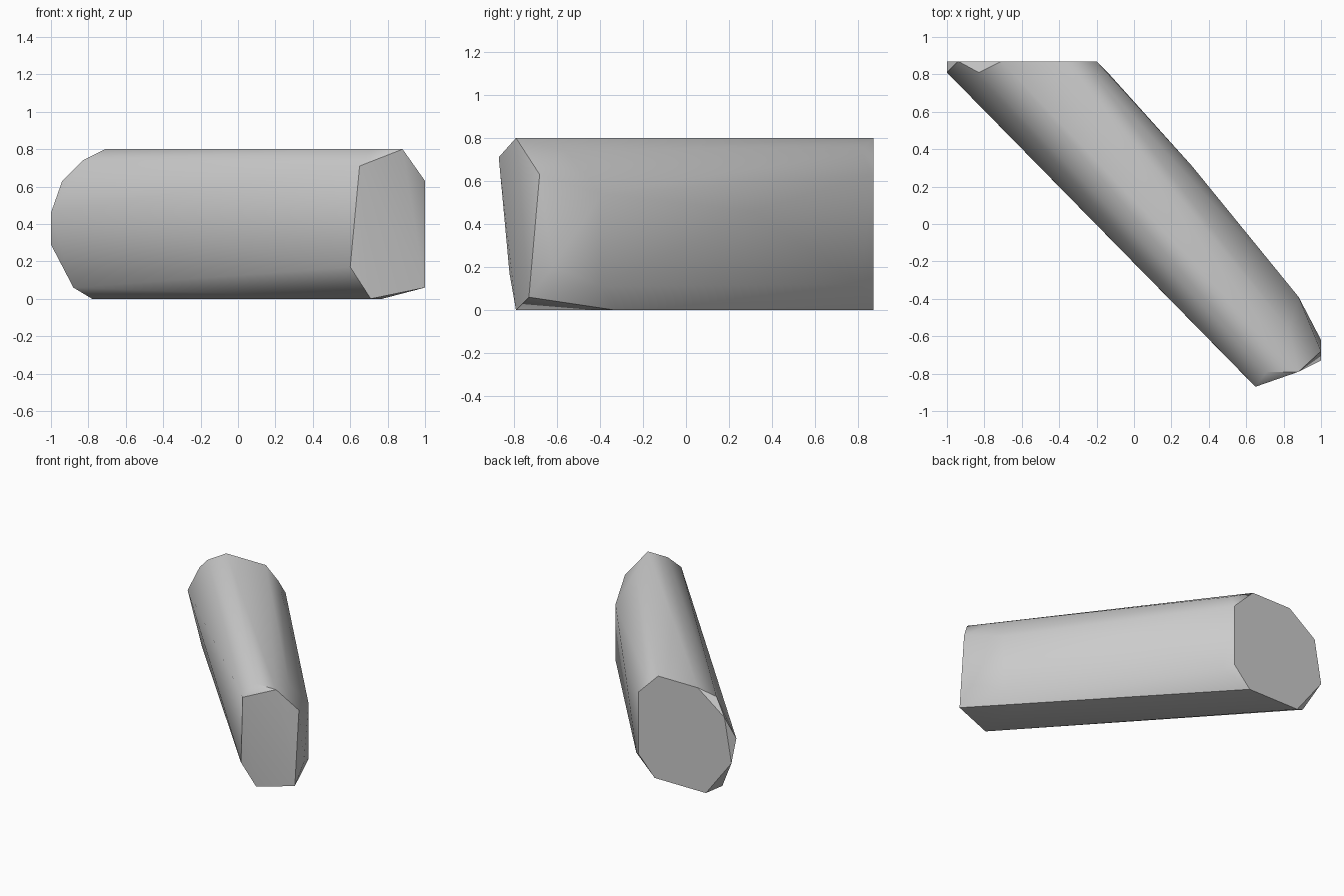
import bpy
import bmesh
import math

default_cube = bpy.data.objects.get("Cube")
if default_cube:
    bpy.data.objects.remove(default_cube, do_unlink=True)


def make_material(name, level):
    material = bpy.data.materials.new(name)
    material.use_nodes = True
    colour = (level, level, level, 1)
    material.diffuse_color = colour
    material.node_tree.nodes["Principled BSDF"].inputs["Base Color"].default_value = colour
    return material


def convex_block(name, corners, material):
    """Wrap a faceted solid around its corner points."""
    bm = bmesh.new()
    for corner in corners:
        bm.verts.new(corner)
    result = bmesh.ops.convex_hull(bm, input=bm.verts[:])
    unused = set(result["geom_interior"]) | set(result["geom_unused"])
    loose = [v for v in unused if isinstance(v, bmesh.types.BMVert) and v.is_valid]
    bmesh.ops.delete(bm, geom=loose, context="VERTS")
    # merge triangles that lie in one flat face
    bmesh.ops.dissolve_limit(bm, angle_limit=math.radians(1),
                             verts=bm.verts[:], edges=bm.edges[:])
    bmesh.ops.recalc_face_normals(bm, faces=bm.faces[:])
    mesh = bpy.data.meshes.new(name)
    bm.to_mesh(mesh)
    bm.free()
    mesh.materials.append(material)
    block = bpy.data.objects.new(name, mesh)
    bpy.context.collection.objects.link(block)
    return block


# back end: flat cut outline (x, z) and the chamfer ring just in front of it
back_y, chamfer_y = .87, .81
back_outline = [(-.71, .8), (-.94, .63), (-1, .29), (-.78, 0),
                (-.34, 0), (-.2, .15), (-.2, .63), (-.37, .8)]
chamfer_outline = [(-.83, .74), (-1, .46), (-.88, .06), (-.14, .12), (-.22, .74)]

# front end: slanted face, then the shoulder behind it
front_face = [(.65, -.87, .71), (.6, -.82, .17), (.71, -.79, 0),
              (1, -.73, .06), (1, -.68, .63), (.88, -.79, .8), (.71, -.79, .8)]
shoulder = [(.83, -.56, .74), (.88, -.39, .54), (.88, -.39, .11),
            (1, -.62, .2), (.77, -.33, 0)]
side_bulge = [(.31, .31, .46)]

corners = [(x, back_y, z) for x, z in back_outline]
corners += [(x, chamfer_y, z) for x, z in chamfer_outline]
corners += front_face + shoulder + side_bulge

grey = make_material("plain grey", .6)
block = convex_block("slanted_block", corners, grey)

# soft long sides with crisp ends
bpy.ops.object.select_all(action="DESELECT")
block.select_set(True)
bpy.context.view_layer.objects.active = block
bpy.ops.object.shade_smooth_by_angle(angle=math.radians(35))
